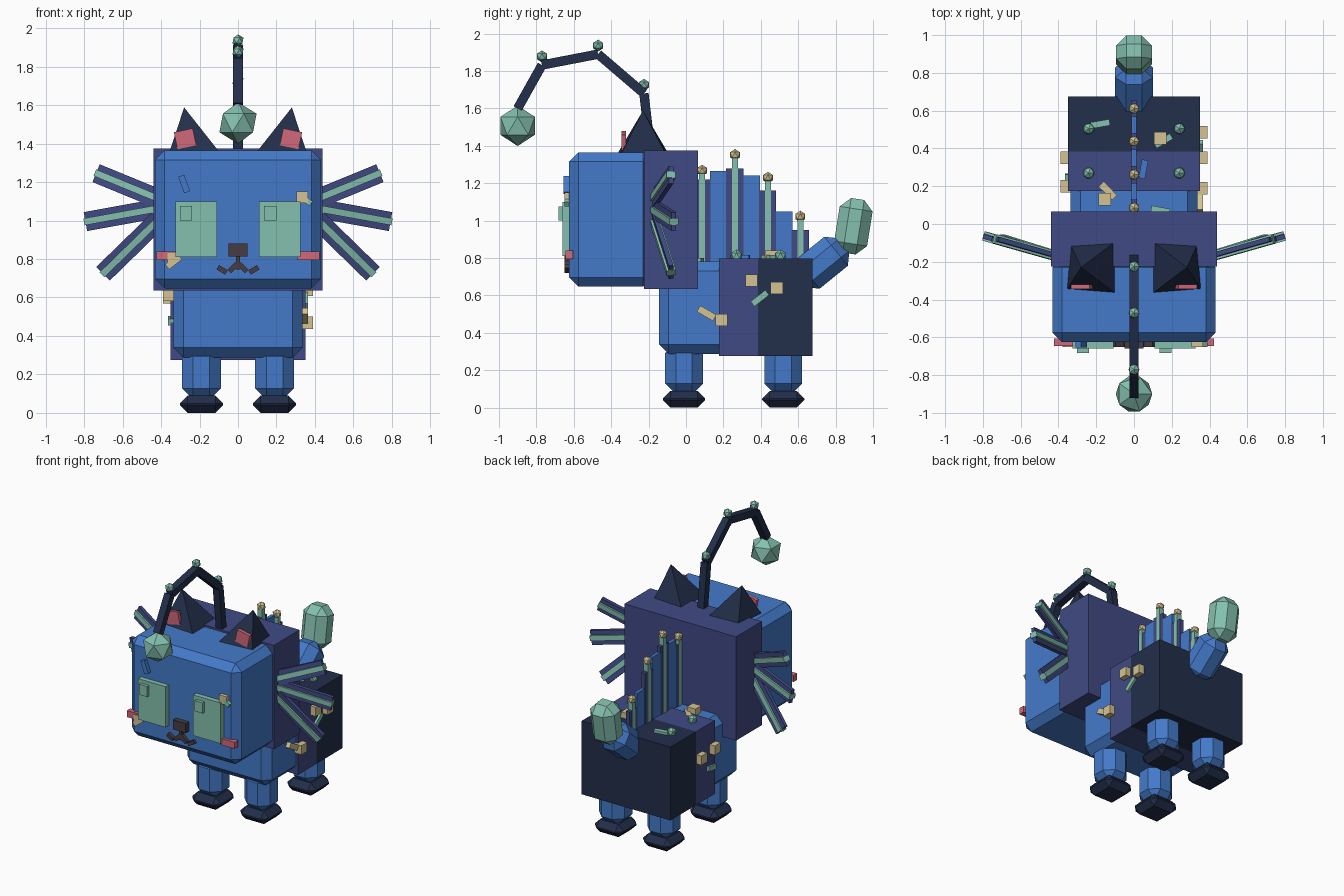
import bpy, bmesh, math
from mathutils import Vector, Matrix

if "Cube" in bpy.data.objects:
    bpy.data.objects.remove(bpy.data.objects["Cube"])


def mat(name, r, g, b):
    lin = [(c / 255 / 12.92 if c < 11 else ((c / 255 + 0.055) / 1.055) ** 2.4) for c in (r, g, b)]
    m = bpy.data.materials.new(name)
    m.diffuse_color = (*lin, 1)
    m.use_nodes = True
    m.node_tree.nodes["Principled BSDF"].inputs["Base Color"].default_value = m.diffuse_color
    return m


BLUE = mat("blue", 68, 122, 202)
PURPLE = mat("purple", 64, 74, 132)
NAVY = mat("navy", 34, 46, 74)
TEAL = mat("teal", 132, 192, 174)
TAN = mat("tan", 212, 196, 146)
PINK = mat("pink", 208, 104, 122)
BROWN = mat("dark brown", 70, 60, 66)


def finish(bm, name, m, matrix):
    bmesh.ops.recalc_face_normals(bm, faces=bm.faces)
    me = bpy.data.meshes.new(name)
    bm.to_mesh(me)
    bm.free()
    me.materials.append(m)
    ob = bpy.data.objects.new(name, me)
    ob.matrix_world = matrix
    bpy.context.collection.objects.link(ob)
    return ob


def box(name, m, loc, size, bevel=0.0, rot=(0, 0, 0), matrix=None):
    """Box with chamfered edges; rot = degrees about x, y, z."""
    bm = bmesh.new()
    bmesh.ops.create_cube(bm, size=1)
    bmesh.ops.scale(bm, vec=size, verts=bm.verts)
    if bevel:
        bmesh.ops.bevel(bm, geom=bm.edges[:], offset=bevel, segments=1, affect='EDGES')
    if matrix is None:
        r = Matrix.Identity(4)
        for a, ax in zip(rot, "XYZ"):
            r = Matrix.Rotation(math.radians(a), 4, ax) @ r
        matrix = Matrix.Translation(loc) @ r
    return finish(bm, name, m, matrix)


def span(name, m, lo, hi, bevel=0.0):
    """Box from its low corner to its high corner."""
    lo, hi = Vector(lo), Vector(hi)
    return box(name, m, (lo + hi) / 2, hi - lo, bevel)


def bar(name, m, a, b, width, thick, normal):
    """Flat bar from a to b, thickness along the normal hint."""
    a, b = Vector(a), Vector(b)
    x = (b - a).normalized()
    y = Vector(normal)
    y = (y - x * y.dot(x)).normalized()
    z = x.cross(y)
    mx = Matrix.Translation((a + b) / 2) @ Matrix((x, y, z)).transposed().to_4x4()
    return box(name, m, None, ((b - a).length, thick, width), matrix=mx)


def ball(name, m, loc, r):
    bm = bmesh.new()
    bmesh.ops.create_icosphere(bm, subdivisions=1, radius=r)
    return finish(bm, name, m, Matrix.Translation(loc))


# Head, hood, body and shell
span("head", BLUE, (-.432, -.625, .647), (.432, -.18, 1.365), .05)
span("hood", PURPLE, (-.44, -.225, .635), (.44, .065, 1.375))
span("body", BLUE, (-.335, -.145, .287), (.335, .45, .782), .052)
span("shell_front", PURPLE, (-.35, .176, .275), (.35, .385, .798))
span("shell_back", NAVY, (-.35, .385, .275), (.35, .675, .798))

# Legs and feet
for s in (-1, 1):
    for label, y in (("front", -.01), ("back", .52)):
        box(label + "_leg", BLUE, (s * .19, y, .21), (.202, .202, .28), .058)
        box(label + "_foot", NAVY, (s * .19, y, .045), (.225, .225, .09), .04)

# Tail
box("tail_base", BLUE, (0, .727, .775), (.2, .31, .2), .058, (39, 0, 0))
box("tail_tip", TEAL, (0, .895, .97), (.19, .178, .295), .054, (-9, 0, 0))

# Ears
for s in (-1, 1):
    bm = bmesh.new()
    base = [bm.verts.new((s * x, y, 1.36)) for x, y in
            ((.355, -.345), (.1, -.365), (.1, -.095), (.335, -.11))]
    tip = bm.verts.new((s * .28, -.23, 1.588))
    bm.faces.new(base)
    for i in range(4):
        bm.faces.new((base[i], base[(i + 1) % 4], tip))
    finish(bm, "ear", NAVY, Matrix.Identity(4))
    box("inner_ear", PINK, (s * .275, -.332, 1.425), (.1, .025, .09), 0, (0, s * 12, 0))

# Lure stalk arching over the head
path = [(0, -.185, 1.34), (0, -.225, 1.68), (0, -.47, 1.89), (0, -.77, 1.832), (0, -.9, 1.6)]
for a, b in zip(path, path[1:]):
    bar("lure_stalk", NAVY, a, b, .05, .05, (1, 0, 0))
for x, y, z in path[1:4]:
    ball("stalk_bead", TEAL, (x, y, z + .046), .032)
ball("lure", TEAL, (0, -.9, 1.507), .108)

# Side fins with teal ribs
for s in (-1, 1):
    for x, y, z in ((.735, -.08, 1.245), (.79, -.065, .995), (.70, -.08, .725)):
        root = Vector((s * .38, -.18, 1.07 + (z - 1) * .12))
        end = Vector((s * x, y, z))
        bar("side_fin", PURPLE, root, end, .1, .025, (0, 1, 0))
        bar("side_fin_rib", TEAL, root, end + (end - root) * .01, .036, .05, (0, 1, 0))

# Dorsal fin: alternating panels, spines and beads
for i, top in enumerate((1.22, 1.265, 1.28, 1.24, 1.16, 1.05, .95)):
    y = .086 + i * .0875
    w = .015 if i % 2 == 0 else .012
    span("dorsal_panel", BLUE if i % 2 else PURPLE, (-w, y - .046, .75), (w, y + .046, top))
for y, z in ((.086, 1.268), (.262, 1.352), (.438, 1.23), (.611, 1.022)):
    span("dorsal_spine", TEAL, (-.018, y - .016, .77), (.018, y + .016, z - .015))
    ball("spine_bead", TAN, (0, y, z), .031)
for s in (-1, 1):
    for y in (.27, .505):
        ball("shell_bead", TEAL, (s * .24, y, .813), .033)

# Face
for s in (-1, 1):
    span("eye", TEAL, (s * .217 - .109, -.66, .81), (s * .217 + .109, -.61, 1.1))
    x = -.27 if s < 0 else .167
    span("eye_highlight", TEAL, (x - .032, -.682, 1.0), (x + .032, -.65, 1.075))
    box("cheek", PINK, (s * .367, -.625, .817), (.115, .04, .046))
    bar("mouth", BROWN, (s * .004, -.635, .775), (s * .045, -.635, .735), .026, .03, (0, 1, 0))
    bar("mouth_corner", BROWN, (s * .06, -.635, .73), (s * .105, -.635, .757), .026, .03, (0, 1, 0))
span("nose", BROWN, (-.05, -.66, .812), (.05, -.61, .88))
span("mouth_middle", BROWN, (-.011, -.65, .745), (.011, -.62, .82))
box("forehead_fleck", BLUE, (-.28, -.635, 1.19), (.033, .04, .09), 0, (0, -20, 0))
box("face_spot", TAN, (.335, -.63, 1.12), (.06, .04, .06))
box("face_fleck", TEAL, (.355, -.635, 1.105), (.06, .03, .03), 0, (0, 35, 0))
box("face_spot", TAN, (-.345, -.63, .805), (.045, .04, .05))
box("face_fleck", TAN, (-.335, -.635, .785), (.085, .03, .034), 0, (0, -38, 0))

# Spots and flecks on the flanks
for x, y, z in ((.36, .35, .68), (.36, .485, .64), (.36, .19, .468),
                (-.36, .35, .6), (-.36, .2, .615)):
    box("flank_spot", TAN, (x, y, z), (.06, .065, .065))
box("flank_fleck", TAN, (.345, .11, .505), (.04, .1, .038), 0, (-30, 0, 0))
box("flank_fleck", TEAL, (.35, .395, .585), (.03, .1, .034), 0, (38, 0, 0))
box("flank_fleck", TEAL, (-.35, .22, .48), (.03, .09, .034), 0, (10, 0, 0))

# Spots and flecks on the back
box("back_spot", TAN, (.138, .455, .81), (.066, .066, .06))
box("back_spot", TAN, (-.155, .13, .8), (.066, .066, .06))
for m, x, y, z, a in ((TEAL, .155, .44, .8, 30), (TEAL, -.178, .53, .8, 10),
                      (TAN, -.138, .175, .785, -45), (BLUE, .05, .29, .8, 80),
                      (TEAL, .14, .072, .785, -10)):
    box("back_fleck", m, (x, y, z), (.1, .034, .03), 0, (0, 0, a))
